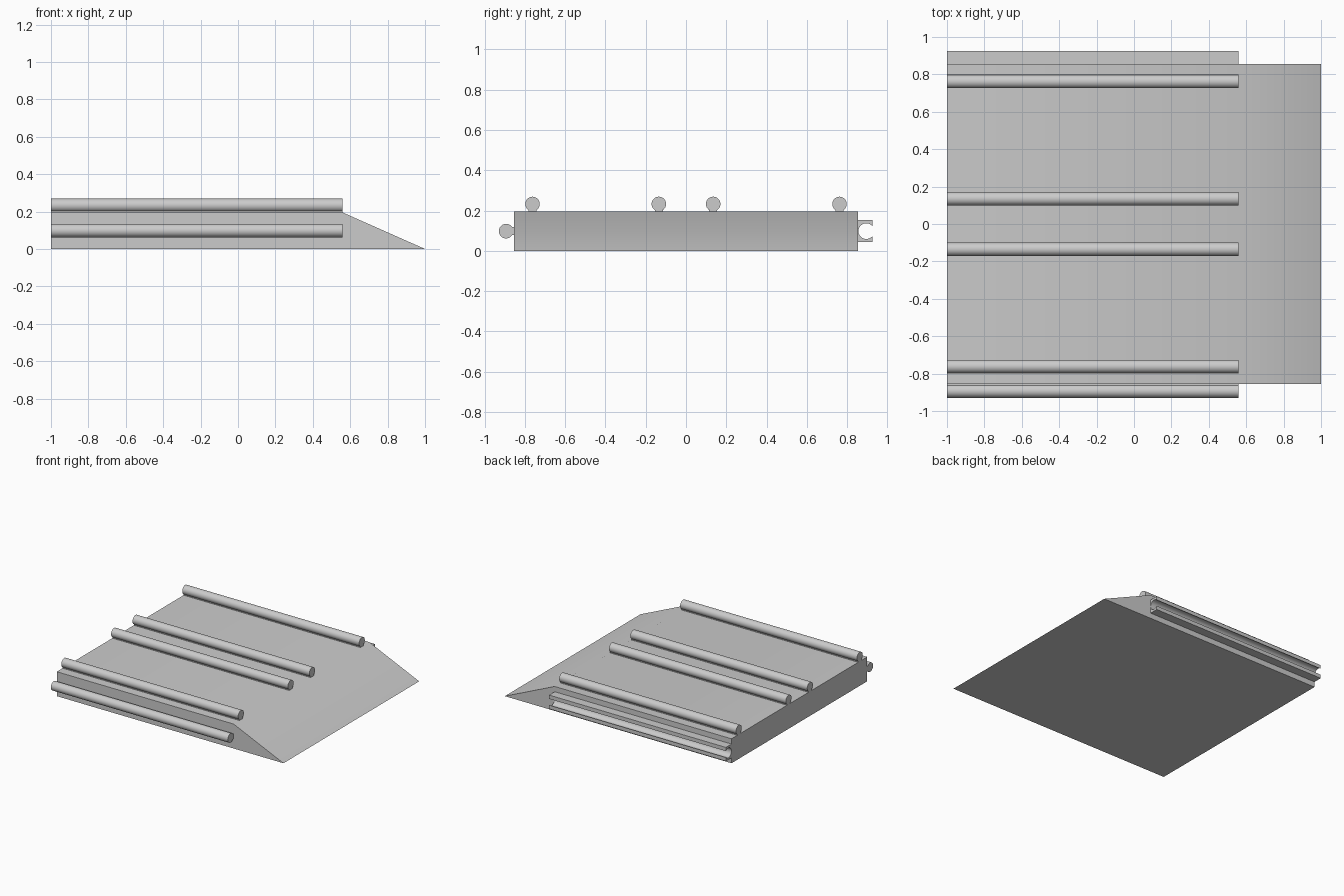
import bpy
import math

cube = bpy.data.objects.get("Cube")
if cube:
    bpy.data.objects.remove(cube, do_unlink=True)

grey = bpy.data.materials.new("light_grey")
grey.use_nodes = True
colour = (0.6, 0.6, 0.6, 1)
grey.diffuse_color = colour
grey.node_tree.nodes["Principled BSDF"].inputs["Base Color"].default_value = colour

BACK, EDGE, TIP = -1.0, 0.56, 1.0    # x of the back, slope start and tip
HALF, TOP = 0.855, 0.195             # half width and height of the slab
RADIUS, NECK = 0.036, 0.02           # rail bead radius and neck half width


def extrude(name, outline, place, start, end):
    """Prism from a 2D outline; place(u, v, t) puts a point in space."""
    n = len(outline)
    verts = [place(u, v, t) for t in (start, end) for u, v in outline]
    faces = [list(range(n))[::-1], list(range(n, 2 * n))]
    faces += [[i, (i + 1) % n, n + (i + 1) % n, n + i] for i in range(n)]
    mesh = bpy.data.meshes.new(name)
    mesh.from_pydata(verts, [], faces)
    mesh.materials.append(grey)
    obj = bpy.data.objects.new(name, mesh)
    bpy.context.collection.objects.link(obj)
    bpy.ops.object.select_all(action='DESELECT')
    obj.select_set(True)
    bpy.context.view_layer.objects.active = obj
    bpy.ops.object.mode_set(mode='EDIT')
    bpy.ops.mesh.select_all(action='SELECT')
    bpy.ops.mesh.normals_make_consistent(inside=False)
    bpy.ops.object.mode_set(mode='OBJECT')
    bpy.ops.object.shade_smooth_by_angle(angle=math.radians(30))
    return obj


def arc(radius, centre, first, last, steps):
    """Points (across, out) on an arc, angle measured from the across axis."""
    angles = [first + (last - first) * i / steps for i in range(steps + 1)]
    return [(radius * math.cos(a), centre + radius * math.sin(a)) for a in angles]


# Ramp slab
extrude("ramp_slab", [(BACK, 0), (TIP, 0), (EDGE, TOP), (BACK, TOP)],
        lambda u, v, t: (u, t, v), -HALF, HALF)

# Keyhole rail section: round bead on a narrow neck
gap = math.asin(NECK / RADIUS)
bead = arc(RADIUS, 0.038, -math.pi / 2 + gap, 3 * math.pi / 2 - gap, 32)
rail = [(-NECK, -0.005), (NECK, -0.005)] + bead

# Top rails
for side, sign in (("left", 1), ("right", -1)):
    for kind, y in (("outer", 0.762), ("inner", 0.135)):
        extrude(f"{kind}_rail_{side}", rail,
                lambda u, v, t: (t, sign * y + u, TOP + v), BACK, EDGE)

# Connector rail on the front side
extrude("connector_rail", rail,
        lambda u, v, t: (t, -HALF - v, 0.098 + u), BACK, EDGE)

# Connector socket on the rear side, open outwards
DEPTH, WIDE, BORE = 0.07, 0.055, 0.039
mouth = math.asin((DEPTH - 0.04) / BORE)
bore = arc(BORE, 0.04, mouth, -math.pi - mouth, 28)
socket = [(-WIDE, DEPTH), (-WIDE, -0.005), (WIDE, -0.005), (WIDE, DEPTH)] + bore
extrude("connector_socket", socket,
        lambda u, v, t: (t, HALF + v, 0.098 + u), BACK, EDGE)
